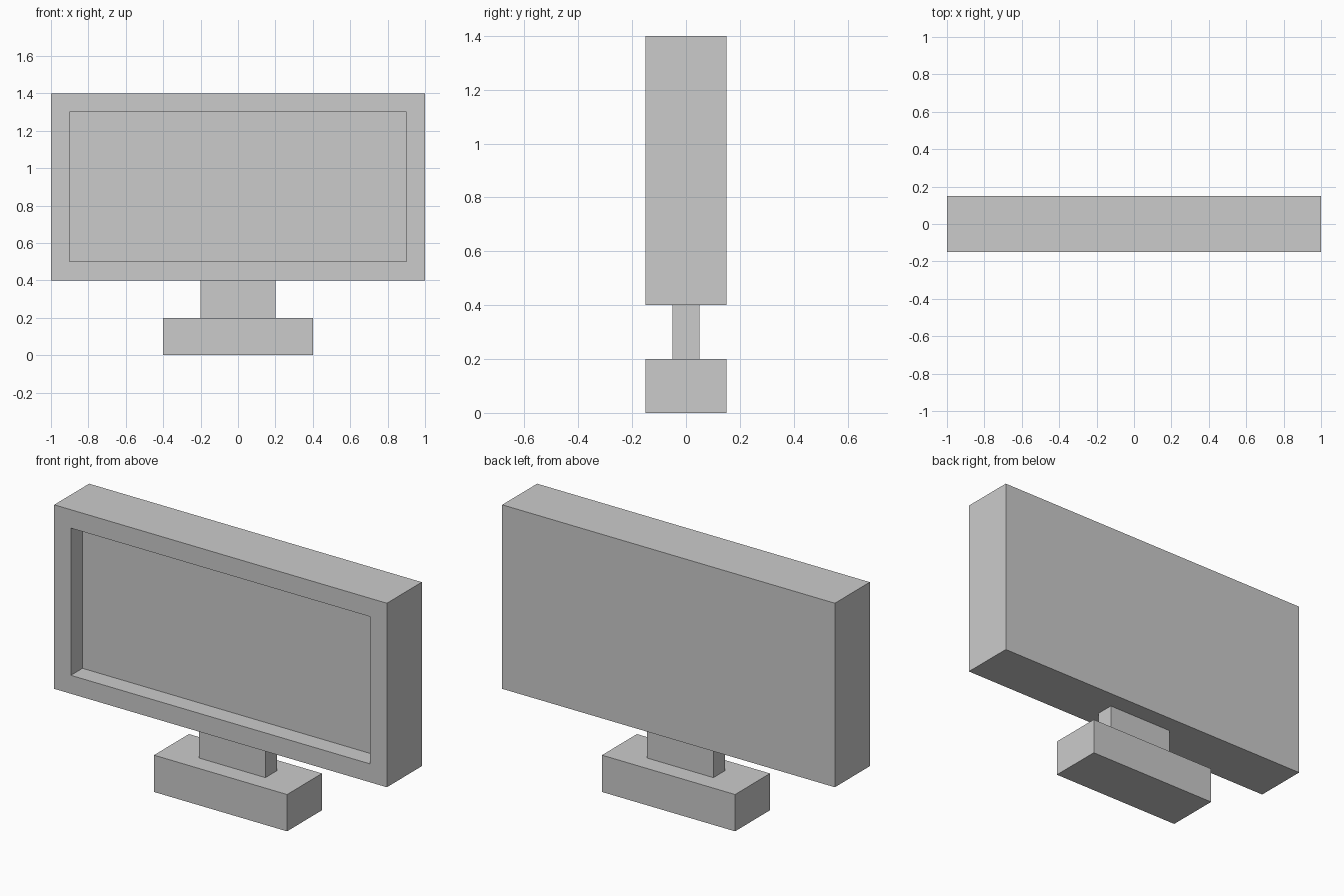
import bpy, bmesh
from mathutils import Matrix, Vector

if "Cube" in bpy.data.objects:
    bpy.data.objects.remove(bpy.data.objects["Cube"])


def box(name, size, z_bottom, recess=None):
    """Box centred on x and y; recess=(border, depth) sinks a panel into the front."""
    bm = bmesh.new()
    centre = Vector((0, 0, z_bottom + size[2] / 2))
    bmesh.ops.create_cube(bm, size=1, matrix=Matrix.LocRotScale(centre, None, Vector(size)))
    if recess:
        border, depth = recess
        bm.normal_update()
        front = min(bm.faces, key=lambda f: f.calc_center_median().y)
        # Flat border first, then a straight-walled pocket
        bmesh.ops.inset_region(bm, faces=[front], thickness=border, use_even_offset=True)
        pocket = bmesh.ops.extrude_discrete_faces(bm, faces=[front])["faces"][0]
        bmesh.ops.translate(bm, vec=(0, depth, 0), verts=pocket.verts)
        bmesh.ops.recalc_face_normals(bm, faces=bm.faces)
    mesh = bpy.data.meshes.new(name)
    bm.to_mesh(mesh)
    bm.free()
    obj = bpy.data.objects.new(name, mesh)
    bpy.context.collection.objects.link(obj)
    return obj


# Stand
box("stand_base", (0.8, 0.3, 0.2), 0.0)
box("stand_neck", (0.4, 0.1, 0.2), 0.2)

# Screen housing with recessed display
box("screen_housing", (2.0, 0.3, 1.0), 0.4, recess=(0.1, 0.1))
